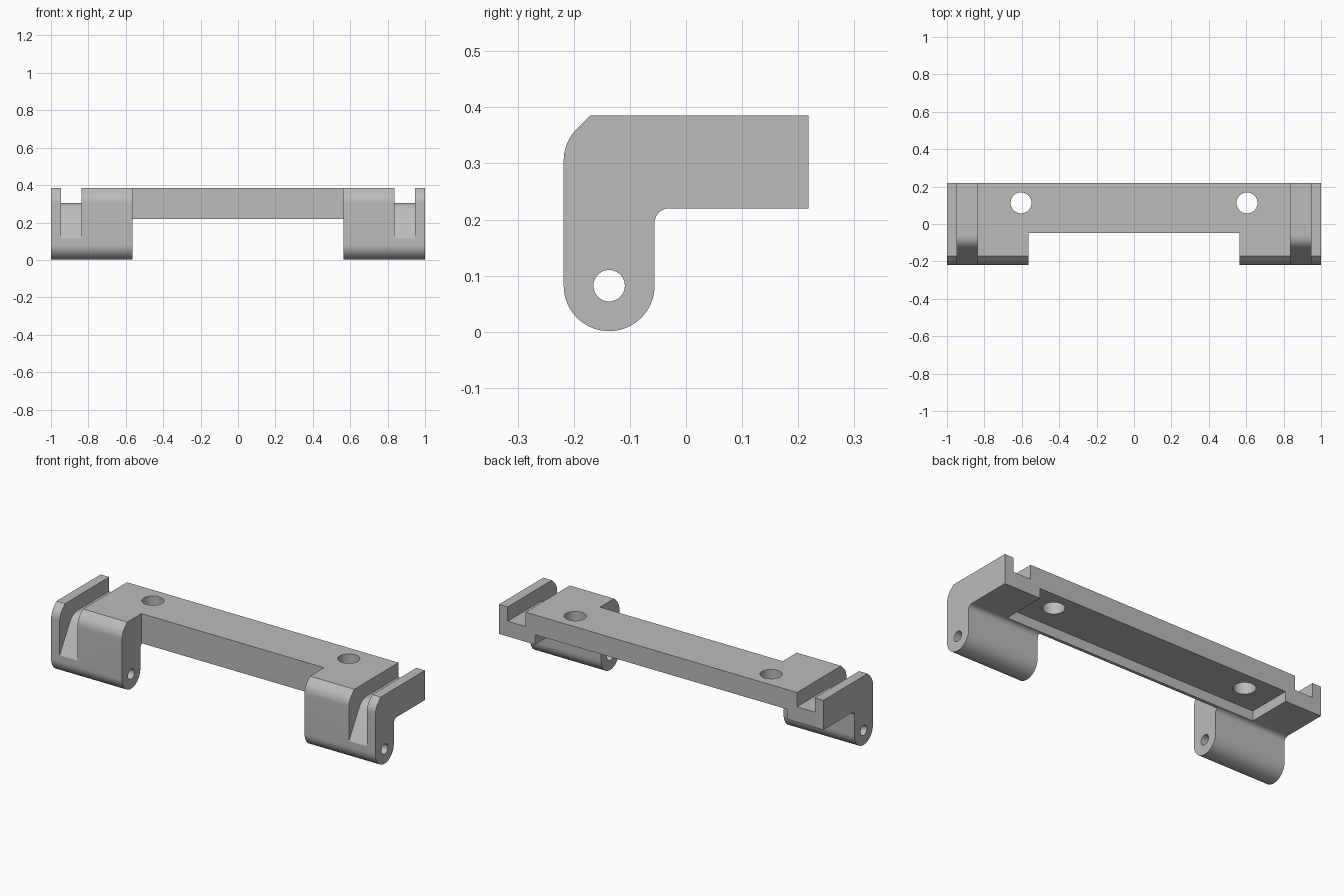
import bpy
import bmesh
from math import cos, sin, pi, radians
from mathutils import Matrix, Vector

if "Cube" in bpy.data.objects:
    bpy.data.objects.remove(bpy.data.objects["Cube"], do_unlink=True)

grey = bpy.data.materials.new("plain grey")
grey.use_nodes = True
COLOUR = (0.50, 0.50, 0.50, 1)
grey.diffuse_color = COLOUR
grey.node_tree.nodes["Principled BSDF"].inputs["Base Color"].default_value = COLOUR


def finish(bm, name):
    bmesh.ops.recalc_face_normals(bm, faces=bm.faces)
    mesh = bpy.data.meshes.new(name)
    bm.to_mesh(mesh)
    bm.free()
    mesh.materials.append(grey)
    obj = bpy.data.objects.new(name, mesh)
    bpy.context.collection.objects.link(obj)
    return obj


def arc(y, z, r, start, end, steps):
    """Points along an arc in the side plane, angles in degrees."""
    angles = [radians(start + (end - start) * i / steps) for i in range(steps + 1)]
    return [(y + r * cos(a), z + r * sin(a)) for a in angles]


def extrude_profile(name, points, x0, x1):
    """Side profile of (y, z) points swept from x0 to x1."""
    bm = bmesh.new()
    face = bm.faces.new([bm.verts.new((x0, y, z)) for y, z in points])
    swept = bmesh.ops.extrude_face_region(bm, geom=[face])["geom"]
    verts = [v for v in swept if isinstance(v, bmesh.types.BMVert)]
    bmesh.ops.translate(bm, verts=verts, vec=Vector((x1 - x0, 0, 0)))
    return finish(bm, name)


def box(name, x0, x1, y0, y1, z0, z1):
    return extrude_profile(name, [(y0, z0), (y1, z0), (y1, z1), (y0, z1)], x0, x1)


def cylinder(name, radius, depth, location, along_x=False):
    turn = Matrix.Rotation(pi / 2, 4, "Y") if along_x else Matrix()
    bm = bmesh.new()
    bmesh.ops.create_cone(bm, cap_ends=True, segments=48, radius1=radius, radius2=radius,
                          depth=depth, matrix=Matrix.Translation(location) @ turn)
    return finish(bm, name)


def cut(target, cutter):
    """Subtract the cutter for good, then remove it."""
    cutter.hide_render = True
    mod = target.modifiers.new("cut", "BOOLEAN")
    mod.operation, mod.solver, mod.object = "DIFFERENCE", "EXACT", cutter
    bpy.context.view_layer.objects.active = target
    bpy.ops.object.modifier_apply(modifier=mod.name)
    bpy.data.objects.remove(cutter, do_unlink=True)


FRONT, BACK, TOP, UNDER = -0.218, 0.218, 0.385, 0.22
PIN_Y, PIN_Z = -0.137, 0.082

# Bracket body: hooked profile with rounded foot, inner fillet and chamfered nose
profile = [(BACK, TOP), (-0.171, TOP)]
profile += arc(FRONT + 0.08, 0.305, 0.08, 135, 180, 10)
profile += arc(PIN_Y, PIN_Z, -FRONT + PIN_Y, 180, 360, 32)
profile += arc(-0.03, 0.194, 0.026, 180, 90, 10)
profile += [(BACK, UNDER)]
bracket = extrude_profile("bracket", profile, -1, 1)

# Clear the span between the two feet, leaving the cross bar
cut(bracket, box("front_gap", -0.563, 0.563, -0.5, -0.047, -0.5, 0.6))
cut(bracket, box("under_gap", -0.563, 0.563, -0.5, -0.025, -0.5, UNDER))

# Shallow pocket under the bar, open at the back
cut(bracket, box("under_pocket", -0.777, 0.777, -0.03, 0.5, 0.1, UNDER + 0.055))

# Pin hole through both feet
cut(bracket, cylinder("pin_hole", 0.028, 3, (0, PIN_Y, PIN_Z), along_x=True))

# Strap slot near each end, curving down to the front, and a bolt hole beside it
slot = [(0.5, 0.305)] + arc(-0.06, 0.225, 0.08, 90, 149.4, 14)
slot += [(FRONT, 0.115), (-0.4, -0.19), (-0.5, 0.6), (0.5, 0.6)]
for side in (-1, 1):
    cut(bracket, extrude_profile("strap_slot", slot, side * 0.837, side * 0.947))
    cut(bracket, cylinder("bolt_hole", 0.056, 2, (side * 0.604, 0.113, 0.3)))

# Smooth the curved surfaces and keep the machined edges crisp
bpy.ops.object.select_all(action="DESELECT")
bracket.select_set(True)
bpy.context.view_layer.objects.active = bracket
bpy.ops.object.shade_smooth_by_angle(angle=radians(25))
